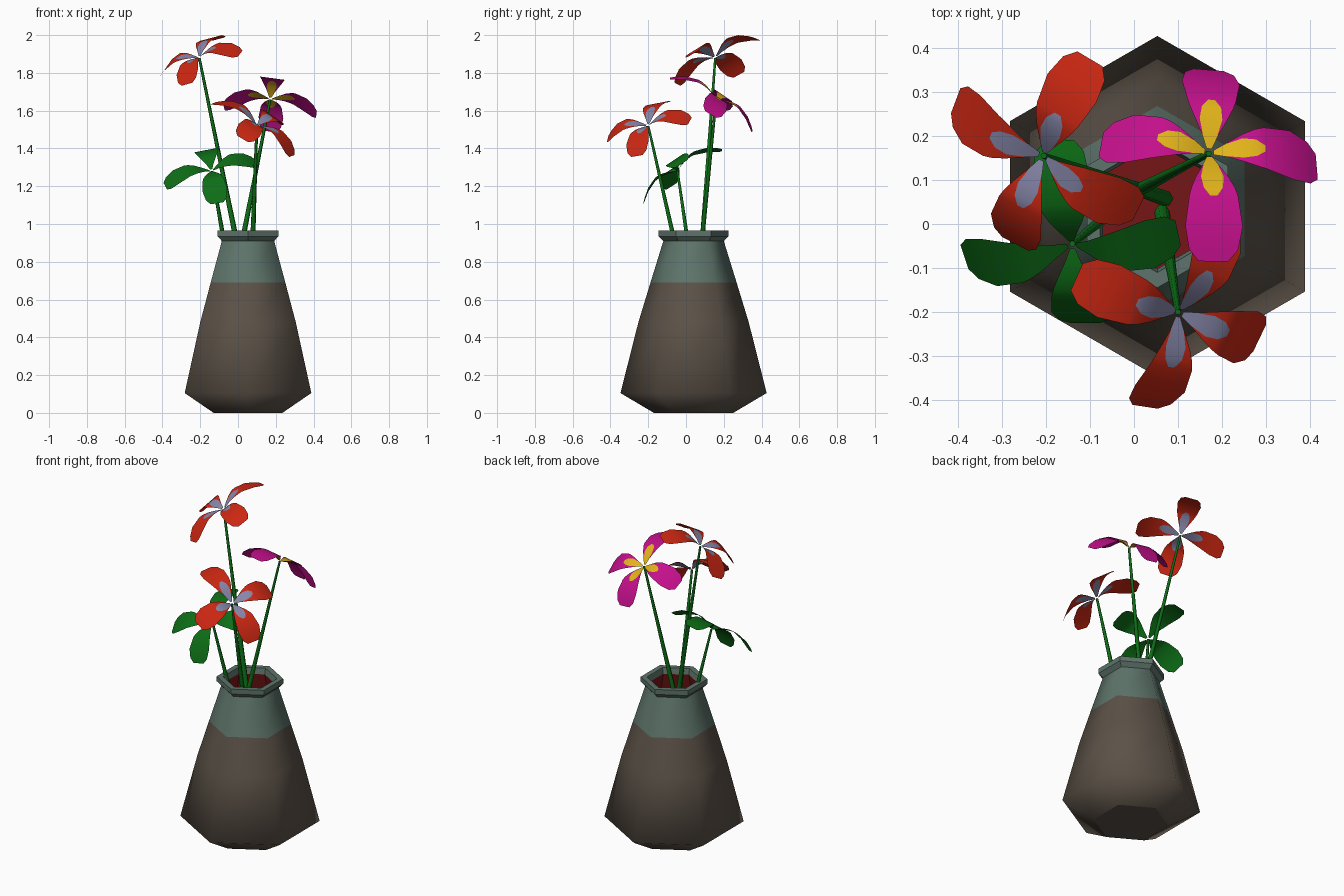
import bpy, math
from math import sin, cos, pi
from mathutils import Vector

cube = bpy.data.objects.get("Cube")
if cube:
    bpy.data.objects.remove(cube, do_unlink=True)


def material(name, rgb):
    m = bpy.data.materials.new(name)
    m.use_nodes = True
    m.diffuse_color = (*rgb, 1)
    m.node_tree.nodes["Principled BSDF"].inputs["Base Color"].default_value = (*rgb, 1)
    return m


brown = material("brown_clay", (0.105, 0.083, 0.063))
glaze = material("grey_green_glaze", (0.11, 0.175, 0.145))
lining = material("dark_red_lining", (0.18, 0.008, 0.008))
green = material("leaf_green", (0.004, 0.155, 0.008))
red = material("petal_red", (0.6, 0.02, 0.006))
pink = material("petal_pink", (0.55, 0.005, 0.26))
lilac = material("grey_lilac", (0.24, 0.24, 0.4))
yellow = material("yellow", (0.75, 0.45, 0.01))


def build(name, verts, faces, mats, indices, smooth):
    mesh = bpy.data.meshes.new(name)
    mesh.from_pydata(verts, [], faces)
    for m in mats:
        mesh.materials.append(m)
    for poly, i, s in zip(mesh.polygons, indices, smooth):
        poly.material_index = i
        poly.use_smooth = s
    ob = bpy.data.objects.new(name, mesh)
    bpy.context.collection.objects.link(ob)
    return ob


# Six-sided vase: (radius, height, material of the band above, smooth)
PROFILE = [
    (0.21, 0.0, 0, True), (0.387, 0.105, 0, True), (0.292, 0.48, 0, True),
    (0.228, 0.69, 1, True), (0.16, 0.91, 1, False), (0.185, 0.935, 1, False),
    (0.185, 0.965, 1, False), (0.15, 0.965, 1, False), (0.142, 0.93, 2, False),
    (0.20, 0.69, 2, False), (0.24, 0.5, 2, False),
]
SIDES = 6
verts, faces, idx, smooth = [], [], [], []
for r, z, _, _ in PROFILE:
    for k in range(SIDES):
        a = pi / 2 + 2 * pi * k / SIDES
        verts.append((0.053 + r * cos(a), 0.04 + r * sin(a), z))
for row in range(len(PROFILE) - 1):
    for k in range(SIDES):
        a, b = row * SIDES + k, row * SIDES + (k + 1) % SIDES
        faces.append((a, b, b + SIDES, a + SIDES))
        idx.append(PROFILE[row][2])
        smooth.append(PROFILE[row][3])
last = (len(PROFILE) - 1) * SIDES
faces += [tuple(reversed(range(SIDES))), tuple(range(last, last + SIDES))]
idx += [0, 2]
smooth += [False, False]
build("vase", verts, faces, [brown, glaze, lining], idx, smooth)

# Petal outline: (position along petal, half width, half width of coloured lobe)
PETAL = [
    (0.04, 0.006, 0.005), (0.16, 0.019, 0.017), (0.3, 0.037, 0.026),
    (0.42, 0.05, 0.022), (0.5, 0.056, 0.008), (0.75, 0.066, 0.03),
    (0.92, 0.056, 0.025), (1.0, 0.034, 0.015),
]
LOBE_END = 4


def blossom(name, centre, tips, outer, inner):
    """Four arched petals from the centre to the tips, given in turning order."""
    c = Vector(centre)
    t = [Vector(p) for p in tips]
    normal = (t[2] - t[0]).cross(t[3] - t[1]).normalized()
    if normal.z < 0:
        normal.negate()
    verts, faces, idx = [], [], []
    for tip in t:
        base = len(verts)
        side = normal.cross(tip - c).normalized()
        for s, w, lobe in PETAL:
            mid = c.lerp(tip, s) + normal * 0.05 * sin(pi * s)
            for off in (-w, -lobe, lobe, w):
                verts.append(mid + side * off)
        for row in range(len(PETAL) - 1):
            for col in range(3):
                a = base + row * 4 + col
                faces.append((a, a + 1, a + 5, a + 4))
                idx.append(1 if row < LOBE_END and (col == 1 or row == 0) else 0)
    build(name, verts, faces, [outer, inner], idx, [True] * len(faces))


def stem(name, top, rim):
    """Tapered stem running through the rim point down into the vase."""
    top, rim = Vector(top), Vector(rim)
    foot = top + (rim - top) * ((top.z - 0.52) / (top.z - rim.z))
    n = 6
    verts = []
    for p, r in ((foot, 0.018), (top, 0.007)):
        verts += [p + Vector((r * cos(2 * pi * k / n), r * sin(2 * pi * k / n), 0))
                  for k in range(n)]
    faces = [(k, (k + 1) % n, n + (k + 1) % n, n + k) for k in range(n)]
    faces.append(tuple(range(n, 2 * n)))
    build(name, verts, faces, [green], [0] * (n + 1), [True] * n + [False])


# Plants: name, centre, point where the stem passes the rim, petal tips, colours
PLANTS = [
    ("tall_red_flower", (-0.205, 0.155, 1.88), (-0.02, 0.09, 0.97),
     [(-0.405, 0.28, 1.79), (-0.1, 0.375, 1.98), (0.01, 0.035, 1.90), (-0.27, -0.045, 1.74)],
     red, lilac),
    ("pink_flower", (0.17, 0.16, 1.66), (0.035, 0.09, 0.97),
     [(-0.075, 0.18, 1.62), (0.17, 0.35, 1.49), (0.415, 0.13, 1.58), (0.18, -0.085, 1.77)],
     pink, yellow),
    ("low_red_flower", (0.1, -0.2, 1.52), (0.08, -0.075, 0.97),
     [(-0.13, -0.12, 1.64), (0.2, 0.02, 1.545), (0.285, -0.26, 1.36), (0.025, -0.415, 1.45)],
     red, lilac),
    ("leaf_cluster", (-0.14, -0.045, 1.28), (-0.085, 0.0, 0.97),
     [(-0.385, -0.075, 1.2), (-0.17, 0.19, 1.39), (0.1, -0.02, 1.32), (-0.11, -0.225, 1.11)],
     green, green),
]
for name, centre, rim, tips, outer, inner in PLANTS:
    blossom(name, centre, tips, outer, inner)
    stem(name + "_stem", centre, rim)
